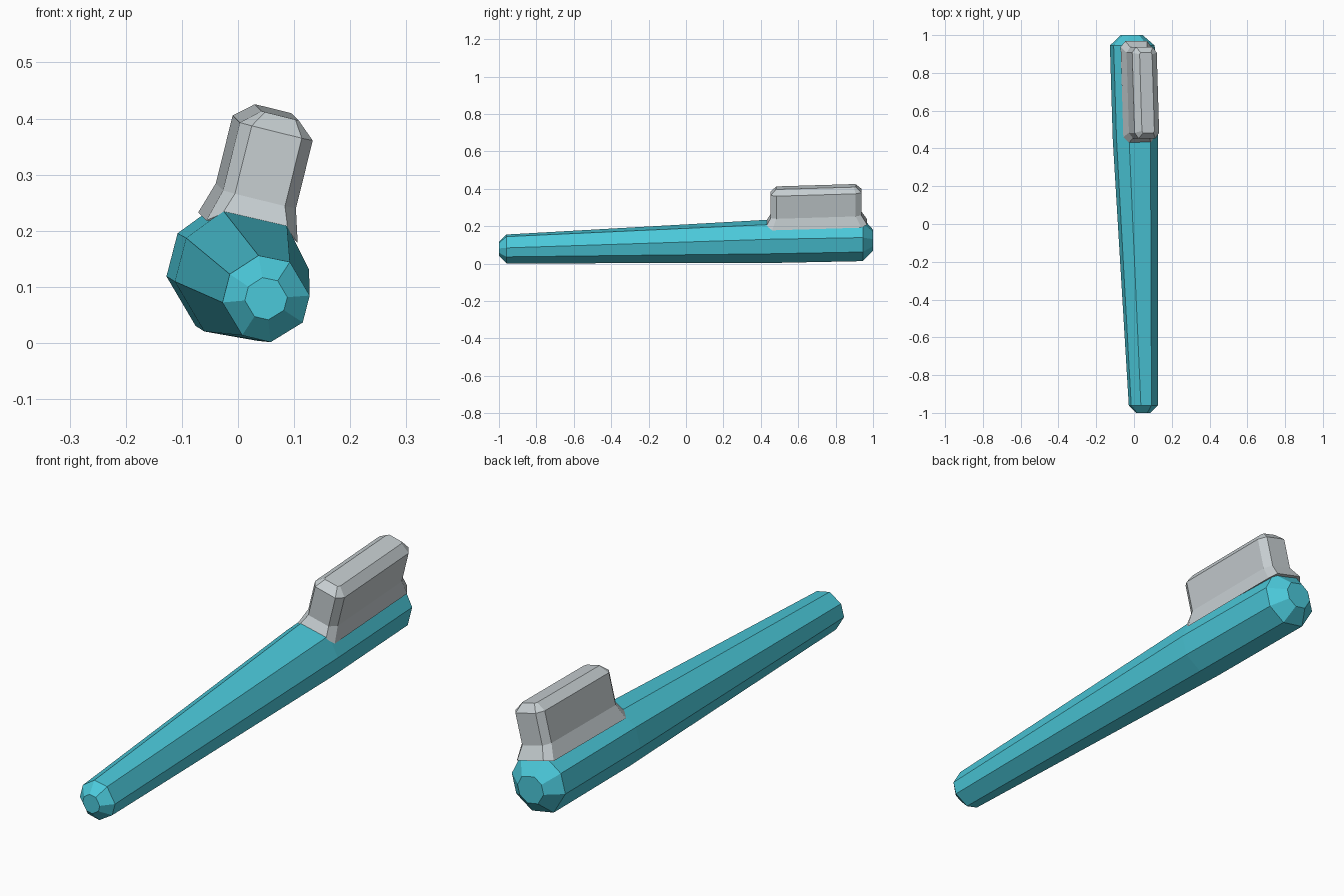
import bpy
import bmesh
from math import sin, cos, radians
from mathutils import Vector

default = bpy.data.objects.get("Cube")
if default:
    bpy.data.objects.remove(default, do_unlink=True)


def make_material(name, color):
    mat = bpy.data.materials.new(name)
    mat.use_nodes = True
    mat.diffuse_color = color
    mat.node_tree.nodes["Principled BSDF"].inputs["Base Color"].default_value = color
    return mat


def loft(name, rings, mat):
    """Bridge equal-length rings of points and cap both ends."""
    bm = bmesh.new()
    loops = [[bm.verts.new(p) for p in ring] for ring in rings]
    for a, b in zip(loops, loops[1:]):
        for i in range(len(a)):
            j = (i + 1) % len(a)
            bm.faces.new((a[i], a[j], b[j], b[i]))
    bm.faces.new(loops[0])
    bm.faces.new(loops[-1])
    bmesh.ops.recalc_face_normals(bm, faces=bm.faces)
    mesh = bpy.data.meshes.new(name)
    bm.to_mesh(mesh)
    bm.free()
    mesh.materials.append(mat)
    obj = bpy.data.objects.new(name, mesh)
    bpy.context.collection.objects.link(obj)
    return obj


teal = make_material("teal plastic", (0.07, 0.58, 0.70, 1))
grey = make_material("pale grey bristle", (0.57, 0.62, 0.64, 1))

# Handle: a tapering, rolled octagon with bevelled ends
slim = (146, 100, 57, 4, -33, -84, -123, -175)
wide = (146, 106, 48, 5, -34, -76, -124, -175)


def octagon(y, x, z, radius, angles):
    return [(x + radius * cos(radians(a)), y, z + radius * sin(radians(a))) for a in angles]


loft("handle", [
    octagon(-1.0, 0.05, 0.079, 0.038, slim),
    octagon(-0.96, 0.05, 0.079, 0.078, slim),
    octagon(0.45, 0.007, 0.12, 0.12, wide),
    octagon(0.945, -0.009, 0.129, 0.119, wide),
    octagon(1.0, -0.012, 0.126, 0.058, wide),
], teal)

# Bristle block: bevelled rectangles stacked along a tilted axis
right = Vector((0.97, 0, -0.24))
up = Vector((0.24, 0, 0.97))


def block_ring(x, z, half, end_half, front, back, cut, lift=0.0):
    outline = [(-end_half, front, lift), (end_half, front, lift),
               (half, front + cut, 0), (half, back - cut, 0),
               (end_half, back, lift / 2), (-end_half, back, lift / 2),
               (-half, back - cut, 0), (-half, front + cut, 0)]
    points = []
    for side, y, rise in outline:
        drift = 0.03 * (y - 0.69)
        points.append(Vector((x - drift, y, z + drift)) + right * side + up * rise)
    return points


loft("bristle_block", [
    block_ring(0.018, 0.205, 0.084, 0.06, 0.43, 0.968, 0.03, 0.02),
    block_ring(0.032, 0.262, 0.067, 0.046, 0.453, 0.937, 0.03),
    block_ring(0.062, 0.383, 0.067, 0.046, 0.453, 0.937, 0.03),
    block_ring(0.069, 0.411, 0.034, 0.028, 0.482, 0.908, 0.01),
], grey)
